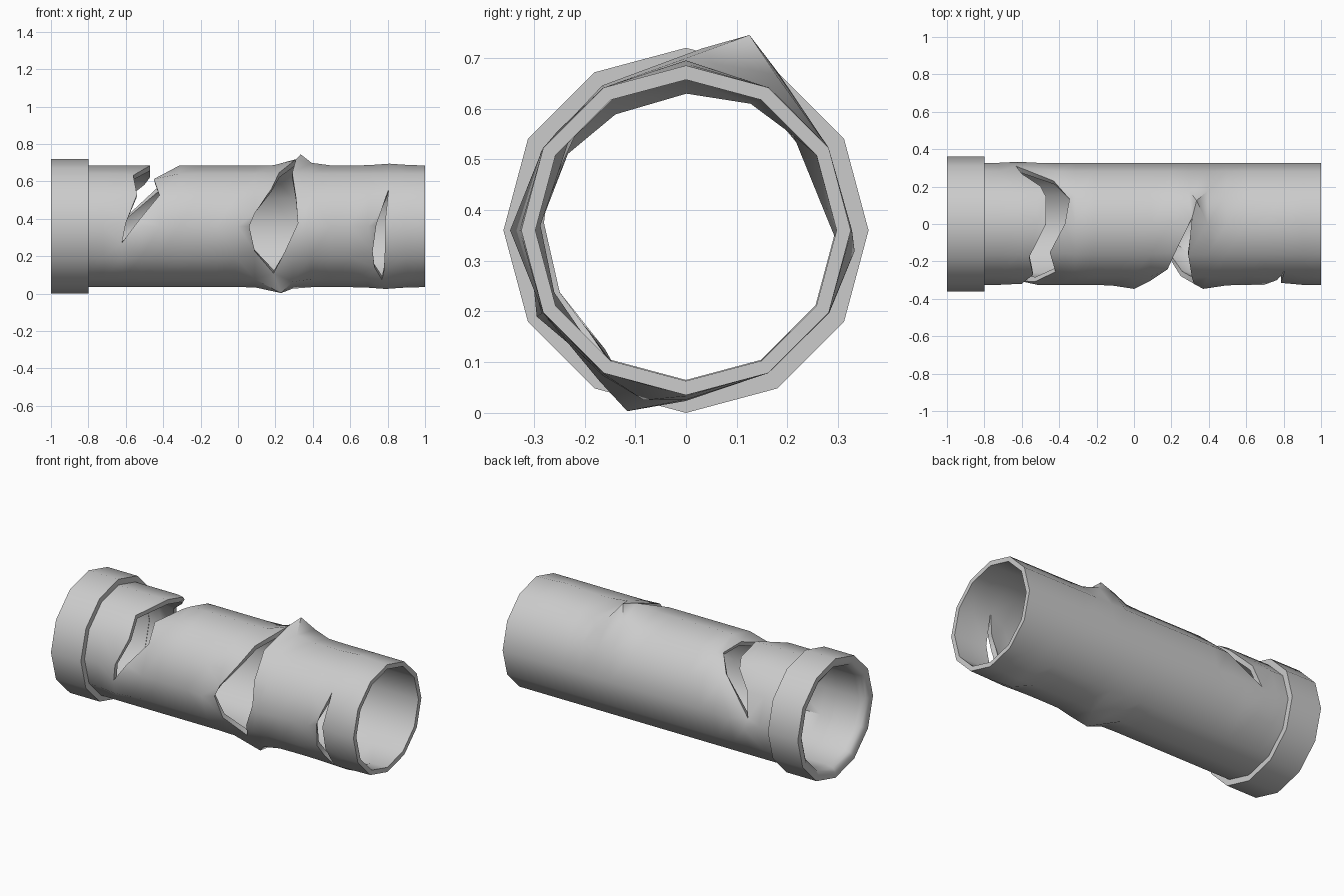
import bpy, bmesh, math
from mathutils import Vector
from mathutils.geometry import delaunay_2d_cdt, intersect_point_tri_2d

if "Cube" in bpy.data.objects:
    bpy.data.objects.remove(bpy.data.objects["Cube"])

R, CZ, SIDES = 0.325, 0.36, 12
STEP = 360 / SIDES

# Rips in the wall: (x, degrees from the top towards the front, radius)
rips = [
    [(-.62, 106, .315), (-.6, 87, .32), (-.54, 58, .32), (-.56, 33, .325), (-.47, 0, .325),
     (-.47, -27, .32), (-.5, -40, .315), (-.6, -60, .31), (-.63, -86, .31),
     (-.43, -48, .31), (-.345, -26, .305), (-.37, 0, .295), (-.45, 31, .295),
     (-.42, 57, .305), (-.53, 84, .31)],
    [(.31, -5, .36), (.22, 28, .325), (.18, 50, .315), (.09, 77, .31), (.06, 90, .31),
     (.09, 116, .305), (.19, 144, .31), (.25, 116, .31), (.32, 87, .32),
     (.31, 62, .325), (.29, 30, .33)],
    [(.805, 52, .32), (.765, 75, .31), (.74, 88, .305), (.72, 116, .305), (.73, 136, .305),
     (.77, 150, .33), (.78, 138, .32), (.785, 115, .315), (.785, 88, .315)],
]
# Bulges pushed out around the rips
bulges = [(0, 90, .347), (.37, 90, .347), (.335, -18, .405), (.23, 162, .375),
          (-.62, 120, .34), (-.62, -97, .335), (.81, 0, .335), (.79, 166, .345)]


def flat(x, a):
    return Vector((x, math.radians(a) * R))


def poly_radius(a):
    h = math.radians(STEP / 2)
    return math.cos(h) / math.cos(math.radians(a % STEP) - h)


def wrap(x, a, r):
    t = math.radians(a)
    return (x, -r * math.sin(t), CZ + r * math.cos(t))


def inside(p, poly):
    hit = False
    for a, b in zip(poly, poly[1:] + poly[:1]):
        if (a.y > p.y) != (b.y > p.y) and p.x < a.x + (p.y - a.y) * (b.x - a.x) / (b.y - a.y):
            hit = not hit
    return hit


def finish(bm, name, wall=0):
    me = bpy.data.meshes.new(name)
    bm.to_mesh(me)
    bm.free()
    ob = bpy.data.objects.new(name, me)
    bpy.context.collection.objects.link(ob)
    bpy.ops.object.select_all(action='DESELECT')
    bpy.context.view_layer.objects.active = ob
    ob.select_set(True)
    if wall:
        mod = ob.modifiers.new("wall", 'SOLIDIFY')
        mod.thickness, mod.offset = wall, -1
        bpy.ops.object.modifier_apply(modifier=mod.name)
    bpy.ops.object.shade_smooth_by_angle(angle=math.radians(42))
    return ob


# Torn pipe: triangulate the unrolled wall around the rips, then roll it up
pts, edges, polys = [], [], []
for rip in rips:
    n = len(pts)
    pts += rip
    edges += [(n + i, n + (i + 1) % len(rip)) for i in range(len(rip))]
    polys.append([flat(x, a) for x, a, r in rip])
pts += bulges
fixed = list(pts)

for i in range(SIDES + 1):
    a = -150 + i * STEP
    for j in range(19):
        x = -.82 + 1.82 * j / 18
        p = flat(x, a)
        near = min((p - flat(q[0], q[1])).length for q in fixed)
        border = i in (0, SIDES) or j in (0, 18)
        if not border and (near < .035 or any(inside(p, h) for h in polys)):
            continue
        total = weight = 0
        for qx, qa, qr in ([] if border else bulges):
            w = math.exp(-((p - flat(qx, qa)).length / .09) ** 2)
            total += w * (qr - R)
            weight += w
        pts.append((x, a, R + total / max(1, weight)))

vs, _, fs, orig, _, _ = delaunay_2d_cdt([flat(x, a) for x, a, r in pts], edges, [], 0, 1e-5)
bm = bmesh.new()
verts = []
for v, src in zip(vs, orig):
    x, a = v.x, math.degrees(v.y / R)
    verts.append(bm.verts.new(wrap(x, a, pts[src[0]][2] if src else R * poly_radius(a))))
for f in fs:
    mid = sum((vs[i] for i in f), Vector((0, 0))) / len(f)
    if not any(inside(mid, h) for h in polys):
        bm.faces.new([verts[i] for i in reversed(f)])
bmesh.ops.remove_doubles(bm, verts=bm.verts, dist=1e-4)
bmesh.ops.delete(bm, geom=[v for v in bm.verts if not v.link_faces], context='VERTS')
finish(bm, "torn_pipe", .028)

# Collar at the closed-off joint end
profile = [(-.8, .31), (-.8, .36), (-1, .36), (-1, .325), (-.985, .305), (-.95, .295), (-.8, .295)]
bm = bmesh.new()
rings = [[bm.verts.new(wrap(x, i * STEP, r)) for i in range(SIDES)] for x, r in profile]
for a, b in zip(rings, rings[1:] + rings[:1]):
    for i in range(SIDES):
        k = (i + 1) % SIDES
        bm.faces.new((a[i], a[k], b[k], b[i]))
bmesh.ops.recalc_face_normals(bm, faces=bm.faces)
finish(bm, "pipe_collar")
